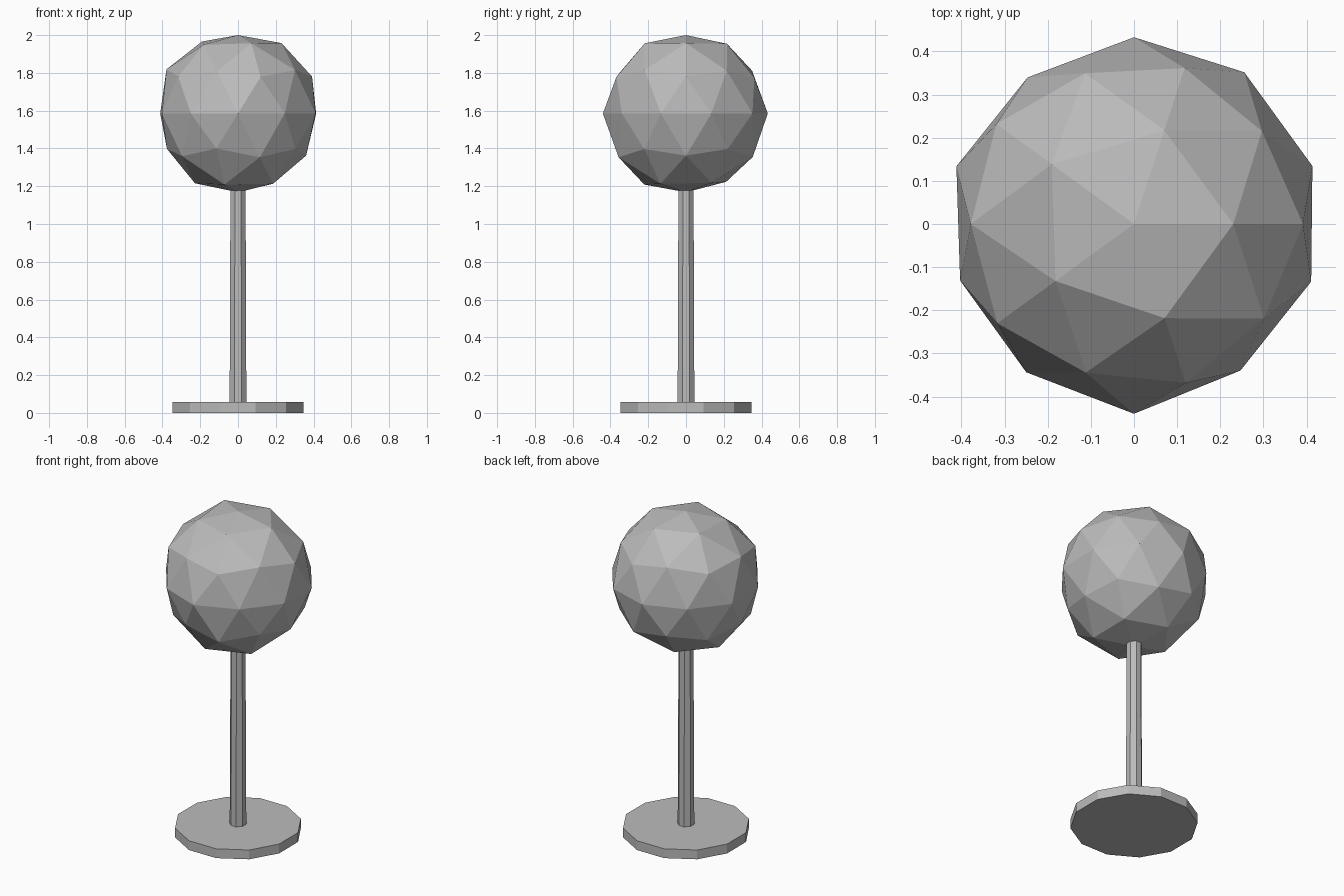
import bpy
from math import atan2, degrees, radians
from mathutils import Vector

cube = bpy.data.objects.get("Cube")
if cube:
    bpy.data.objects.remove(cube, do_unlink=True)

# One plain grey for everything
grey = bpy.data.materials.new("plain grey")
grey.use_nodes = True
grey.diffuse_color = (0.5, 0.5, 0.5, 1)
grey.node_tree.nodes["Principled BSDF"].inputs["Base Color"].default_value = (0.5, 0.5, 0.5, 1)


def finish(name):
    """Name the active object, shade it flat and colour it."""
    part = bpy.context.object
    part.name = name
    part.data.materials.append(grey)
    bpy.ops.object.shade_flat()
    return part


def prism(name, sides, bottom_radius, top_radius, low, high):
    """Upright faceted column with its flat sides square to the axes."""
    bpy.ops.mesh.primitive_cone_add(
        vertices=sides, radius1=bottom_radius, radius2=top_radius,
        depth=high - low, location=(0, 0, (low + high) / 2),
        rotation=(0, 0, radians(180 / sides)))
    return finish(name)


# Round foot and slender trunk
prism("base_disc", 12, 0.36, 0.36, 0, 0.058)
prism("trunk", 8, 0.048, 0.043, 0.05, 1.25)

# Slightly uneven faceted ball: radius of each corner, ring by ring
# from the bottom up, counter-clockwise from +x
bpy.ops.mesh.primitive_ico_sphere_add(subdivisions=2, radius=1, location=(0, 0, 1.585))
ball = finish("foliage_ball")
ring_radii = [
    [.417],
    [.432, .425, .434, .442, .437],
    [.424, .437, .43, .43, .441],
    [.42, .43, .42, .415, .42],
    [.435, .435, .433, .42, .433, .424, .425, .44, .42, .432],
    [.438, .425, .441, .438, .433],
    [.431, .432, .445, .426, .438],
    [.438, .434, .448, .428, .437],
    [.415],
]


def ring_order(vert):
    x, y, z = vert.co
    return round(z, 2), round(degrees(atan2(y, x))) % 360


corners = sorted(ball.data.vertices, key=ring_order)
for vert, radius in zip(corners, sum(ring_radii, [])):
    vert.co = Vector(vert.co).normalized() * radius
ball.data.update()
